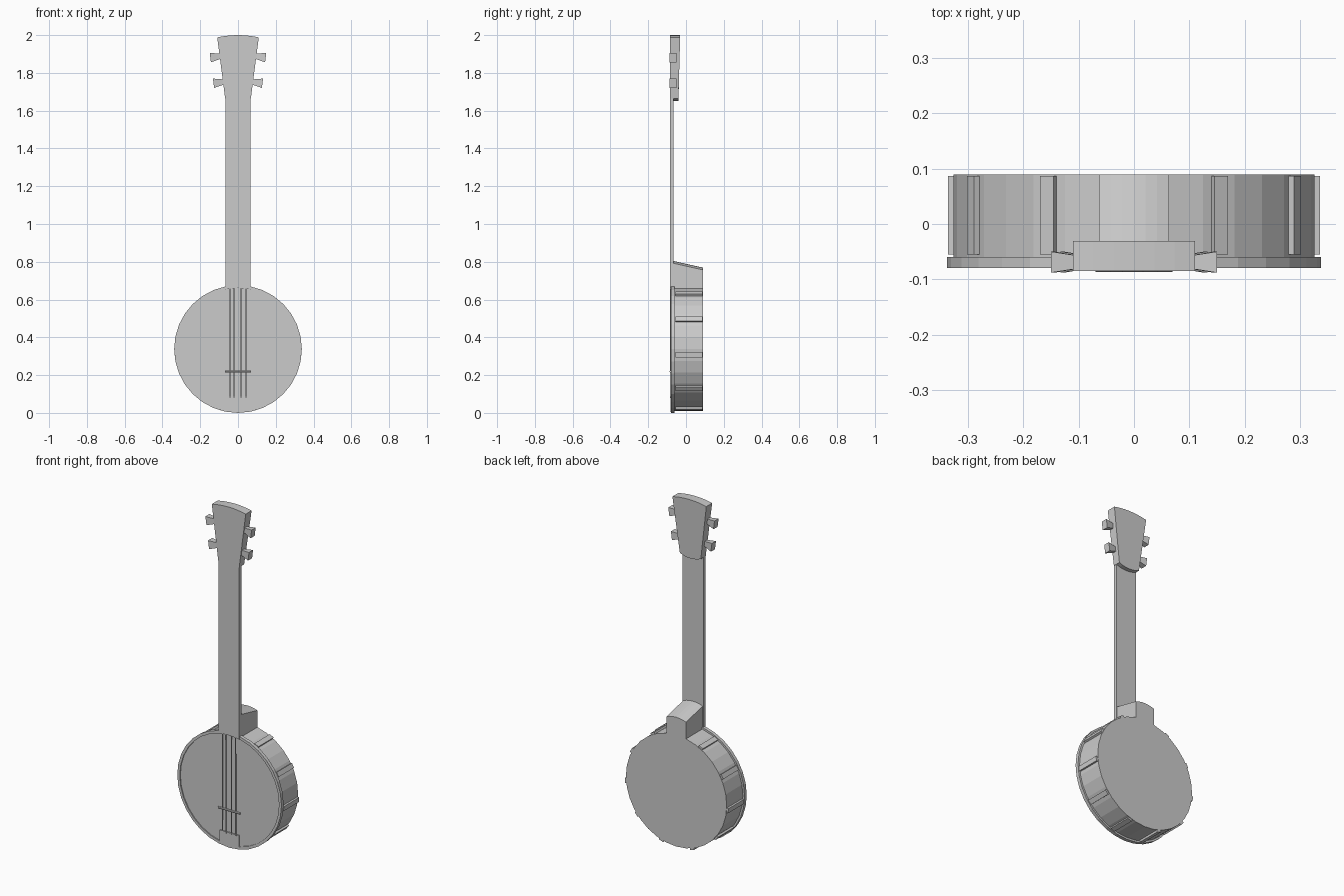
import bpy, bmesh
from math import sin, cos, pi, radians, sqrt
from mathutils import Matrix, Vector

if "Cube" in bpy.data.objects:
    bpy.data.objects.remove(bpy.data.objects["Cube"])

CZ = 0.338      # pot centre height
SIDES = 32


def finish(name, bm):
    bmesh.ops.recalc_face_normals(bm, faces=bm.faces)
    me = bpy.data.meshes.new(name)
    bm.to_mesh(me)
    bm.free()
    ob = bpy.data.objects.new(name, me)
    bpy.context.collection.objects.link(ob)
    return ob


def prism(name, outline, y0, y1):
    """Extrude an x/z outline from y0 to y1."""
    bm = bmesh.new()
    face = bm.faces.new([bm.verts.new((x, y0, z)) for x, z in outline])
    ext = bmesh.ops.extrude_face_region(bm, geom=[face])
    verts = [g for g in ext["geom"] if isinstance(g, bmesh.types.BMVert)]
    bmesh.ops.translate(bm, verts=verts, vec=(0, y1 - y0, 0))
    return finish(name, bm)


def circle(r, n=SIDES):
    return [(r * sin(2 * pi * i / n), CZ + r * cos(2 * pi * i / n)) for i in range(n)]


def arc(half, z_edge, rise, n=6):
    """Shallow arch from -half to half in x."""
    return [(half * t, z_edge + rise * (1 - t * t))
            for t in [-1 + 2 * i / n for i in range(n + 1)]]


def box(name, size, matrix):
    bm = bmesh.new()
    bmesh.ops.create_cube(bm, size=1, matrix=matrix @ Matrix.Diagonal((*size, 1)))
    return finish(name, bm)


def rod(name, a, b, r, n=6):
    a, b = Vector(a), Vector(b)
    rot = (b - a).to_track_quat('Z', 'Y').to_matrix().to_4x4()
    bm = bmesh.new()
    bmesh.ops.create_cone(bm, cap_ends=True, segments=n, radius1=r, radius2=r,
                          depth=(b - a).length,
                          matrix=Matrix.Translation((a + b) / 2) @ rot)
    return finish(name, bm)


# Pot and drum head
prism("drum_body", circle(0.327), -0.06, 0.09)
prism("drum_head", circle(0.324), -0.074, -0.058)

# Tension hoop: square section swept around the head
bm = bmesh.new()
rings = [[bm.verts.new((x, y, z)) for x, z in circle(r)]
         for r, y in ((0.338, -0.08), (0.338, -0.06), (0.322, -0.06), (0.322, -0.08))]
for k in range(4):
    a, b = rings[k], rings[(k + 1) % 4]
    for i in range(SIDES):
        j = (i + 1) % SIDES
        bm.faces.new((a[i], a[j], b[j], b[i]))
finish("tension_hoop", bm)

# Brackets around the pot, leaving a gap for the heel
for k in range(5):
    for s in (-1, 1):
        ang = s * radians(28 + 33.6 * k)
        m = (Matrix.Translation((0.325 * sin(ang), 0.016, CZ + 0.325 * cos(ang)))
             @ Matrix.Rotation(ang, 4, 'Y'))
        box("bracket", (0.028, 0.142, 0.023), m)

# Tailpiece, with its lower edge following the hoop
low = [(x, CZ - sqrt(0.333 ** 2 - x * x)) for x in (-0.062, -0.03, 0, 0.03, 0.062)]
prism("tailpiece", low + [(0.062, 0.088), (-0.062, 0.088)], -0.081, -0.065)

# Strings and bridge
for x in (-0.043, -0.021, 0.016, 0.043):
    rod("string", (x, -0.082, 0.08), (x, -0.083, 0.66), 0.003)
rod("bridge", (-0.07, -0.081, 0.219), (0.07, -0.081, 0.219), 0.006, 8)

# Neck, cut to the curve of the head
bottom = [(x, CZ + sqrt(0.323 ** 2 - x * x)) for x in (-0.067, -0.033, 0, 0.033, 0.067)]
prism("neck", bottom + [(0.067, 1.67), (-0.067, 1.67)], -0.085, -0.065)

# Heel with a top that slopes down to the back
heel = prism("heel", arc(0.063, 0.792, 0.012) + [(0.063, 0.64), (-0.063, 0.64)],
             -0.066, 0.09)
for v in heel.data.vertices:
    if v.co.y > 0 and v.co.z > 0.7:
        v.co.z -= 0.035

# Flared headstock, slightly thicker at the top
head = prism("headstock", arc(0.11, 1.988, 0.012) + arc(0.068, 1.665, -0.014)[::-1],
             -0.0855, -0.04)
for v in head.data.vertices:
    if v.co.y > -0.06 and v.co.z > 1.8:
        v.co.y = -0.031

# Tuning pegs, flaring outward and square to the headstock sides
for s in (-1, 1):
    for z, x in ((1.888, 0.093), (1.752, 0.076)):
        bm = bmesh.new()
        bmesh.ops.create_cube(bm, size=1)
        for v in bm.verts:
            w = 1 if v.co.x > 0 else 0.55
            v.co = Vector((0.054 if v.co.x > 0 else 0, v.co.y * 0.038 * w, v.co.z * 0.05 * w))
        bm.transform(Matrix.Diagonal((s, 1, 1, 1)) @ Matrix.Translation((x, -0.069, z))
                     @ Matrix.Rotation(radians(7.4), 4, 'Y'))
        finish("tuning_peg", bm)
